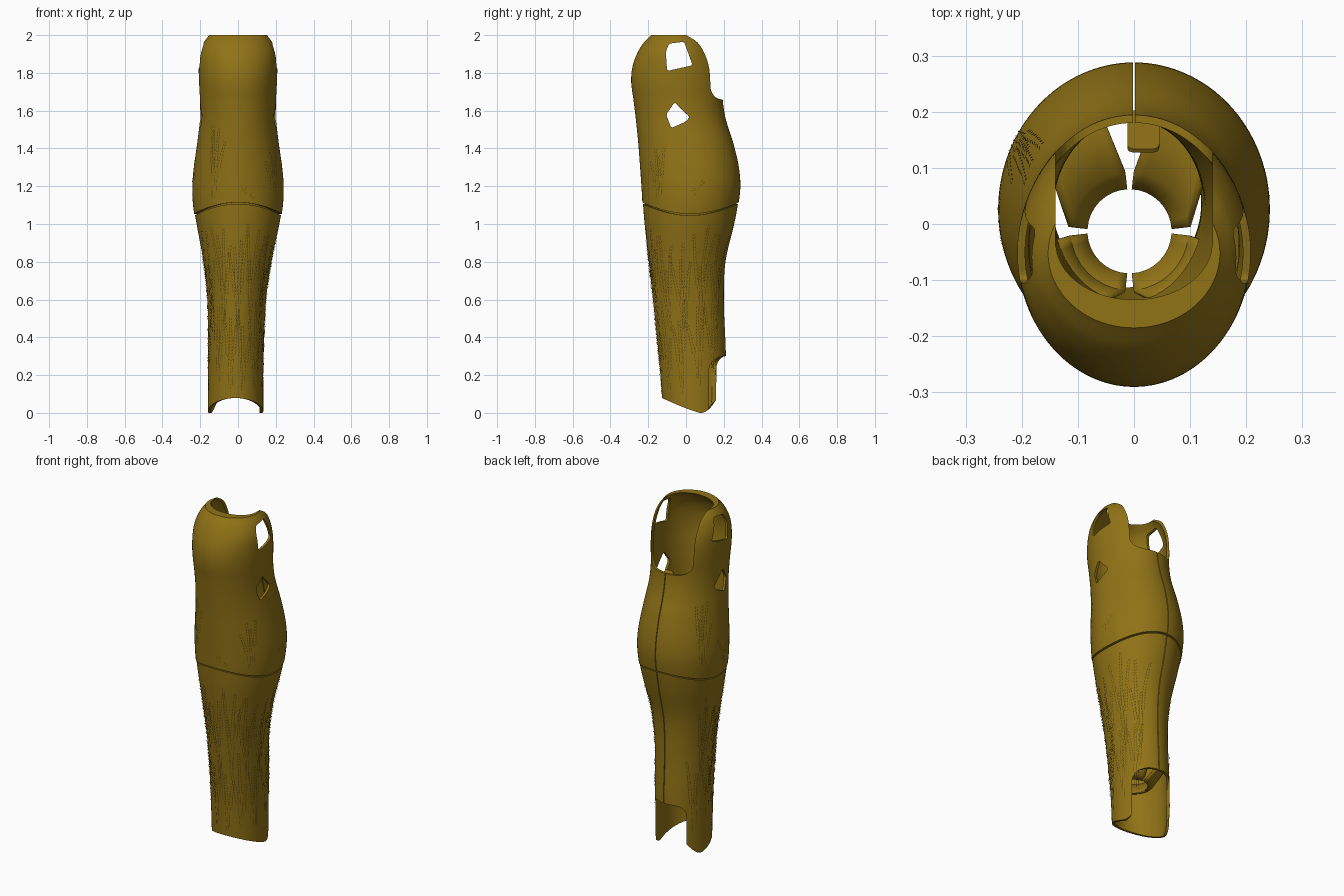
import bpy, bmesh, math, random
from mathutils import Vector

if "Cube" in bpy.data.objects:
    bpy.data.objects.remove(bpy.data.objects["Cube"])

random.seed(4)
SEG = 128

# Section table: z, half width, front y, back y
PROFILE = [
    (-0.10, 0.150, -0.120, 0.200), (0.08, 0.150, -0.130, 0.208), (0.30, 0.150, -0.147, 0.214),
    (0.60, 0.158, -0.178, 0.203), (0.80, 0.183, -0.200, 0.212), (1.00, 0.222, -0.222, 0.258),
    (1.10, 0.238, -0.230, 0.277), (1.20, 0.242, -0.236, 0.288), (1.30, 0.234, -0.243, 0.280),
    (1.42, 0.217, -0.252, 0.253), (1.55, 0.202, -0.265, 0.212), (1.65, 0.201, -0.277, 0.195),
    (1.75, 0.206, -0.290, 0.193), (1.83, 0.208, -0.284, 0.182), (1.90, 0.204, -0.260, 0.156),
    (1.96, 0.182, -0.224, 0.125), (2.00, 0.153, -0.185, 0.080)]


def section(z):
    """Smooth interpolation of the section table."""
    P = PROFILE
    i = max(k for k in range(len(P) - 1) if P[k][0] <= z or k == 0)
    a, b, c, d = P[max(i - 1, 0)], P[i], P[i + 1], P[min(i + 2, len(P) - 1)]
    h = c[0] - b[0]
    t = min(max((z - b[0]) / h, 0), 1)
    out = []
    for k in (1, 2, 3):
        m0 = (c[k] - a[k]) / (c[0] - a[0]) * h
        m1 = (d[k] - b[k]) / (d[0] - b[0]) * h
        out.append((2*t**3 - 3*t*t + 1)*b[k] + (t**3 - 2*t*t + t)*m0
                   + (3*t*t - 2*t**3)*c[k] + (t**3 - t*t)*m1)
    return out


def surf(th, z, inset=0.0, lip=0.0):
    hw, yf, yb = section(z)
    yf += inset + lip
    yb -= inset
    cx = -0.013 * max(0, min(1, (1.0 - z) / 0.8))
    return Vector((cx + (hw - inset) * math.cos(th),
                   (yf + yb) / 2 + (yb - yf) / 2 * math.sin(th), z))


def seam_z(th):
    return 1.05 + 0.06 * math.sin(th) ** 2


def bottom_z(th):
    y = surf(th, 0.04).y
    return 0.08 * ((0.08 - y) / 0.21) ** 1.25 if y < 0.08 else 10.6 * (y - 0.08) ** 2


def material(name, col):
    m = bpy.data.materials.new(name)
    m.diffuse_color = (*col, 1)
    m.use_nodes = True
    m.node_tree.nodes["Principled BSDF"].inputs["Base Color"].default_value = m.diffuse_color
    return m


BODY = material("olive_gold", (0.28, 0.17, 0.008))
DARK = material("engraving", (0.10, 0.06, 0.004))


def make(name, bm, mat=None, smooth=True):
    me = bpy.data.meshes.new(name)
    bmesh.ops.recalc_face_normals(bm, faces=bm.faces[:])
    bm.to_mesh(me)
    bm.free()
    ob = bpy.data.objects.new(name, me)
    bpy.context.collection.objects.link(ob)
    if mat:
        me.materials.append(mat)
    if smooth:
        finish(ob)
    return ob


def finish(ob):
    bpy.ops.object.select_all(action='DESELECT')
    ob.select_set(True)
    bpy.context.view_layer.objects.active = ob
    bpy.ops.object.shade_smooth_by_angle(angle=math.radians(35))


def shell(name, zlo, zhi, rows, inset=0.0, thick=0.014, ease=1.0, lip=0.0):
    """Closed thin wall between two height functions."""
    bm = bmesh.new()
    loops = []
    ts = [1 - (1 - r / rows) ** ease for r in range(rows + 1)]
    for t, deep in [(t, 0) for t in ts] + [(t, 1) for t in reversed(ts)]:
        ring = []
        for s in range(SEG):
            th = 2 * math.pi * s / SEG
            z = zlo(th) + (zhi(th) - zlo(th)) * t
            roll = lip * max(0, (z - 1.9) / 0.1) ** 2 * deep
            ring.append(bm.verts.new(surf(th, z, inset + thick * deep, roll)))
        loops.append(ring)
    for a, b in zip(loops, loops[1:] + loops[:1]):
        for s in range(SEG):
            n = (s + 1) % SEG
            bm.faces.new((a[s], a[n], b[n], b[s]))
    return make(name, bm, BODY, False)


def prism(name, outline, axis, lo, hi, r):
    """Rounded 2D outline pushed along x or y, used as a cutter."""
    pts = []
    n = len(outline)
    for i in range(n):
        p, a, b = (Vector(outline[k % n]) for k in (i, i - 1, i + 1))
        s = p + (a - p).normalized() * r
        e = p + (b - p).normalized() * r
        for k in range(7):
            t = k / 6
            pts.append(s * (1-t)**2 + p * 2*t*(1-t) + e * t*t)
    bm = bmesh.new()
    vs = [bm.verts.new((lo, u, v) if axis == 'x' else (u, lo, v)) for u, v in pts]
    f = bm.faces.new(vs)
    ext = bmesh.ops.extrude_face_region(bm, geom=[f])
    off = (hi - lo, 0, 0) if axis == 'x' else (0, hi - lo, 0)
    bmesh.ops.translate(bm, vec=off, verts=[v for v in ext['geom'] if isinstance(v, bmesh.types.BMVert)])
    ob = make(name, bm, None, False)
    ob.hide_render = True
    return ob


def cut(ob, cutters):
    bpy.context.view_layer.objects.active = ob
    for c in cutters:
        m = ob.modifiers.new("cut", 'BOOLEAN')
        m.operation, m.object, m.solver = 'DIFFERENCE', c, 'EXACT'
        bpy.ops.object.modifier_apply(modifier=m.name)


def box2(w, z0, z1):
    return [(-w, z0), (w, z0), (w, z1), (-w, z1)]


# Upper and lower shells, with a hidden joining lip
upper = shell("upper_shell", lambda t: seam_z(t) + 0.004, lambda t: 2.0, 64, ease=1.6, lip=0.036)
lower = shell("lower_shell", bottom_z, lambda t: seam_z(t) - 0.004, 48, inset=0.003)
joint = shell("joint_lip", lambda t: seam_z(t) - 0.03, lambda t: seam_z(t) + 0.03, 4, inset=0.0145, thick=0.008)

# Openings: knee and ankle cut-outs, back slit, side windows
knee = prism("knee_cutter", box2(0.14, 1.66, 2.3), 'y', -0.04, 0.5, 0.08)
ankle = prism("ankle_cutter", box2(0.115, -0.4, 0.30), 'y', 0.06, 0.5, 0.07)
slit = prism("slit_cutter", box2(0.002, 0.2, 1.8), 'y', 0.1, 0.5, 0.0005)
win_a = prism("window_cutter_high", [(-0.09, 1.955), (-0.01, 1.965), (0.035, 1.84), (-0.10, 1.81), (-0.107, 1.91)],
              'x', -0.4, 0.4, 0.015)
win_b = prism("window_cutter_low", [(-0.105, 1.58), (-0.06, 1.645), (0.02, 1.565), (-0.005, 1.54), (-0.078, 1.508)],
              'x', -0.4, 0.4, 0.014)
cut(upper, [knee, win_a, win_b, slit])
cut(lower, [ankle, slit])
cut(joint, [slit])
for ob in (upper, lower, joint):
    finish(ob)
for c in (knee, ankle, slit, win_a, win_b):
    bpy.data.objects.remove(c)

# Four flexible flaps gripping the central tube
for q in range(4):
    bm = bmesh.new()
    rings = []
    for r, z, trim in ((0.075, 0.30, 3), (0.105, 0.315, 4), (None, 0.40, 19)):
        ring = []
        for k in range(9):
            th = math.radians(q * 90 + trim + (90 - 2 * trim) * k / 8)
            p = (Vector((-0.008 + r * math.cos(th), -0.013 + r * math.sin(th), z)) if r
                 else surf(th, z, 0.012))
            ring.append(bm.verts.new(p))
        rings.append(ring)
    for a, b in zip(rings, rings[1:]):
        for k in range(8):
            bm.faces.new((a[k], a[k+1], b[k+1], b[k]))
    flap = make("grip_flap_%d" % (q + 1), bm, BODY)
    sol = flap.modifiers.new("thickness", 'SOLIDIFY')
    sol.thickness = 0.007

# Closing tab inside the back seam
tab = prism("closing_tab", [(-0.012, 1.50), (0.045, 1.50), (0.045, 1.62), (-0.012, 1.62)], 'y', -0.004, 0.004, 0.015)
tab.hide_render = False
tab.data.materials.append(BODY)
tab.rotation_euler.x = math.radians(35)
tab.location = (0, 1.06, 0.26)
tab.location.y = 0.165 + 1.56 * math.sin(math.radians(35))
tab.location.z = 1.60 - 1.56 * math.cos(math.radians(35))

# Wheat ears laid on the surface as thin grains and stems
wheat = bmesh.new()


def sliver(p, d, nrm, ln, w):
    d = d.normalized()
    s = nrm.cross(d).normalized() * w
    c = p + nrm * 0.0012
    wheat.faces.new([wheat.verts.new(v) for v in (c - d*ln, c + s, c + d*ln, c - s)])


def ear(th0, z0, length, lean):
    n = int(length / 0.016)

    def at(u):
        return surf(th0 + lean * u ** 1.6, z0 + length * u)
    for i in range(n):
        u = i / n
        p, q = at(u), at(u + 0.01)
        if abs(p.z - seam_z(th0 + lean * u)) < 0.022:
            continue
        d = (q - p).normalized()
        side = surf(th0 + lean * u**1.6 + 0.01, p.z) - p
        nrm = side.cross(Vector((0, 0, 1))).normalized()
        side = nrm.cross(d).normalized()
        if u < 0.4:
            sliver(p, d, nrm, 0.009, 0.0014)
        else:
            for sg in (-1, 1):
                off = side * sg * 0.009 * (1.15 - 0.6 * u)
                sliver(p + off, d + side * sg * 0.35, nrm, 0.009, 0.0022)


def sheaf(deg, z0, z1, count, spread):
    for k in range(count):
        f = (k + 0.5) / count * 2 - 1
        ear(math.radians(deg + f * 5), z0 + random.uniform(0, 0.08),
            (z1 - z0 - 0.08) * random.uniform(0.6, 1), math.radians(f * spread + random.uniform(-4, 4)))


for deg in (-160, -128, -100, -75, -48, -20, 10, 38, 150, 180):
    sheaf(deg, 0.10 + random.uniform(0, 0.08), 0.66, 3, 16)
    sheaf(deg + 12, 0.42, 1.03, 4, 16)
for deg, top, count in ((-122, 1.60, 4), (-40, 1.52, 4), (8, 1.27, 2), (152, 1.55, 5),
                        (-172, 1.35, 3), (-78, 1.25, 2)):
    sheaf(deg, 1.12, top, count, 10)
make("wheat_engraving", wheat, DARK, False)
